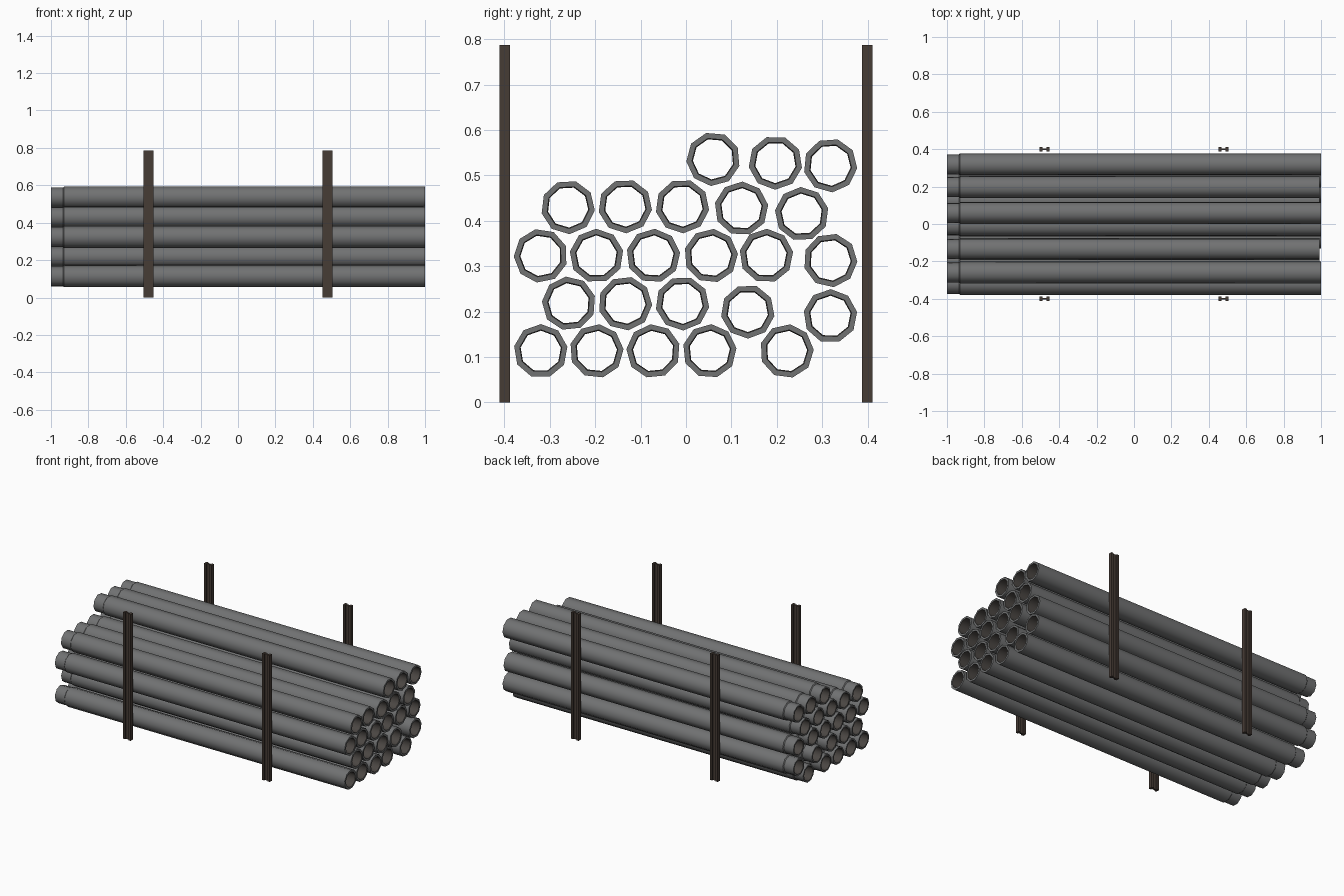
import bpy, bmesh, math, random

if "Cube" in bpy.data.objects:
    bpy.data.objects.remove(bpy.data.objects["Cube"])

random.seed(4)


def material(name, rgb):
    m = bpy.data.materials.new(name)
    m.diffuse_color = (*rgb, 1)
    m.use_nodes = True
    m.node_tree.nodes["Principled BSDF"].inputs["Base Color"].default_value = m.diffuse_color
    return m


STEEL = material("grey steel", (0.165, 0.168, 0.17))
BORE = material("dark bore", (0.07, 0.062, 0.056))
BROWN = material("dark brown steel", (0.062, 0.045, 0.036))


def finish(name, bm, mats, smooth=None):
    bmesh.ops.recalc_face_normals(bm, faces=bm.faces)
    me = bpy.data.meshes.new(name)
    bm.to_mesh(me)
    bm.free()
    for m in mats:
        me.materials.append(m)
    ob = bpy.data.objects.new(name, me)
    bpy.context.collection.objects.link(ob)
    if smooth:
        bpy.ops.object.select_all(action='DESELECT')
        ob.select_set(True)
        bpy.context.view_layer.objects.active = ob
        bpy.ops.object.shade_smooth_by_angle(angle=math.radians(smooth))
    return ob


def pipe(name, y, z, right_end):
    """Hollow pipe along x: narrower neck at the left, open bore all through."""
    n = 9
    a0 = random.uniform(0, math.tau / n)
    profile = [(-1.0, 0.0545), (-0.935, 0.0545), (-0.93, 0.0595),
               (right_end, 0.0595), (right_end, 0.047), (-1.0, 0.045)]
    bm = bmesh.new()
    rings = []
    for x, r in profile:
        rings.append([bm.verts.new((x, y + r * math.cos(a0 + math.tau * k / n),
                                    z + r * math.sin(a0 + math.tau * k / n)))
                      for k in range(n)])
    for i, ring in enumerate(rings):
        nxt = rings[(i + 1) % len(rings)]
        for k in range(n):
            j = (k + 1) % n
            f = bm.faces.new((ring[k], ring[j], nxt[j], nxt[k]))
            f.material_index = 1 if i == 4 else 0   # inner wall is darker
    finish(name, bm, [STEEL, BORE], 42)


# Pipe stack, bottom row to top row: (y, z) centres
rows = [
    [(-0.32, .113), (-0.197, .113), (-0.072, .113), (.052, .113), (.222, .113)],
    [(-.258, .218), (-.134, .218), (-.008, .218), (.136, .2), (.318, .19)],
    [(-.32, .323), (-.197, .323), (-.072, .323), (.055, .323), (.177, .323), (.318, .313)],
    [(-.26, .43), (-.134, .432), (-.008, .432), (.122, .427), (.255, .415)],
    [(.06, .536), (.197, .528), (.318, .522)],
]
for r, row in enumerate(rows):
    for c, (y, z) in enumerate(row):
        pipe(f"pipe_{r + 1}_{c + 1}", y, z, 1.0 if c % 2 == 0 else 0.993)


# Upright H-section stakes: two flanges joined by a thin web
def stake(name, cx, cy):
    w, d, t, web = 0.0265, 0.0115, 0.015, 0.004
    pts = [(-w, -d), (-w + t, -d), (-w + t, -web), (w - t, -web), (w - t, -d), (w, -d)]
    pts += [(-x, -y) for x, y in pts]
    bm = bmesh.new()
    base = bm.faces.new([bm.verts.new((cx + x, cy + y, 0)) for x, y in pts])
    top = bmesh.ops.extrude_face_region(bm, geom=[base])
    for v in top['geom']:
        if isinstance(v, bmesh.types.BMVert):
            v.co.z = 0.787
    if not base.is_valid or len([f for f in bm.faces if len(f.verts) > 4]) < 2:
        bmesh.ops.holes_fill(bm, edges=bm.edges, sides=12)
    finish(name, bm, [BROWN])


for sx, xn in ((-1, "left"), (1, "right")):
    for sy, yn in ((-1, "front"), (1, "back")):
        stake(f"stake_{yn}_{xn}", sx * 0.479, sy * 0.399)
